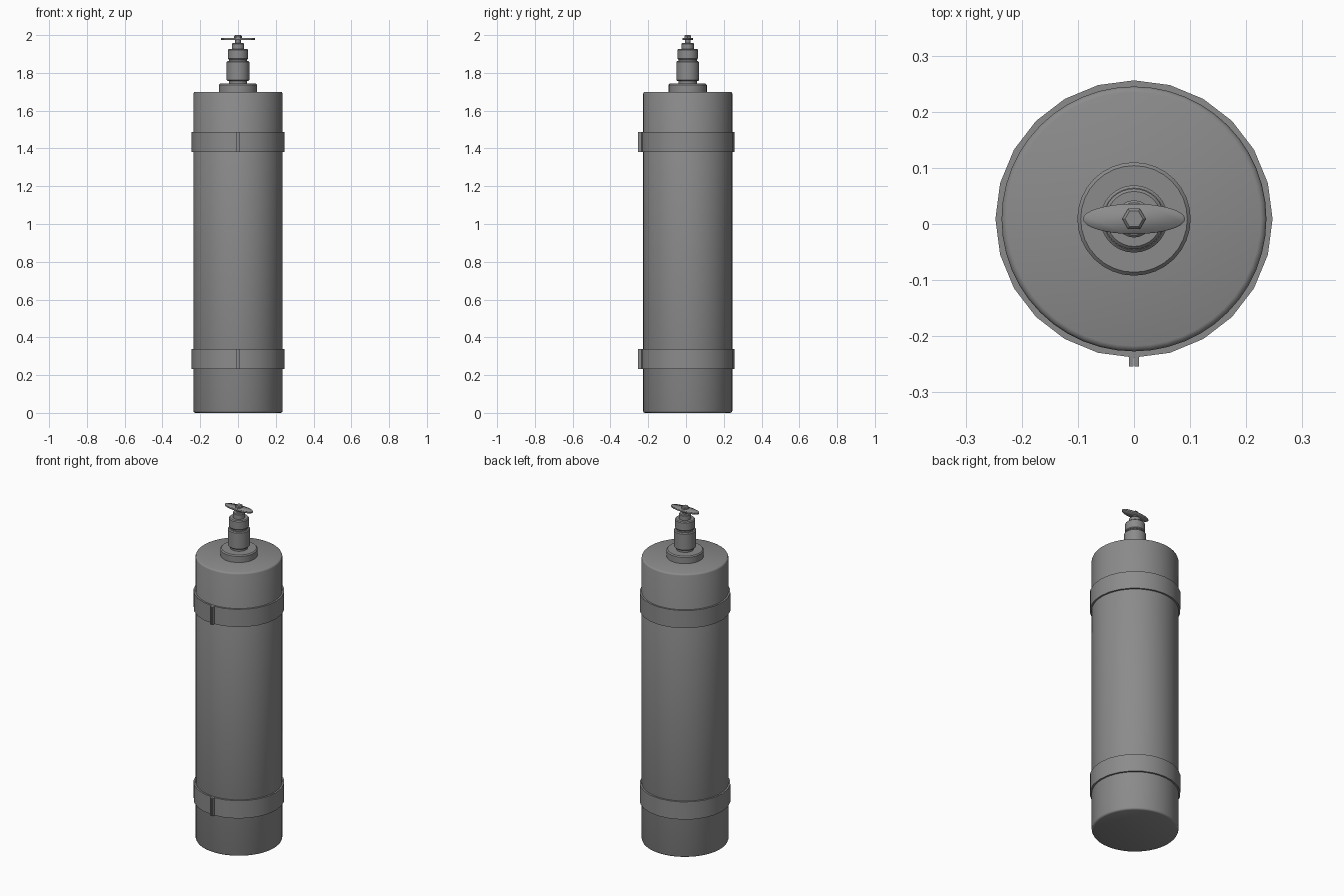
import bpy, bmesh, math
from mathutils import Matrix, Vector

cube = bpy.data.objects.get("Cube")
if cube:
    bpy.data.objects.remove(cube, do_unlink=True)

AXIS_Y = 0.009

metal = bpy.data.materials.new("grey metal")
metal.use_nodes = True
GREY = (0.26, 0.26, 0.26, 1)
metal.diffuse_color = GREY
metal.node_tree.nodes["Principled BSDF"].inputs["Base Color"].default_value = GREY


def finish(name, bm, angle=35):
    bmesh.ops.recalc_face_normals(bm, faces=bm.faces)
    mesh = bpy.data.meshes.new(name)
    bm.to_mesh(mesh)
    bm.free()
    mesh.materials.append(metal)
    obj = bpy.data.objects.new(name, mesh)
    bpy.context.collection.objects.link(obj)
    obj.location.y = AXIS_Y
    bpy.ops.object.select_all(action='DESELECT')
    obj.select_set(True)
    bpy.context.view_layer.objects.active = obj
    bpy.ops.object.shade_smooth_by_angle(angle=math.radians(angle))
    return obj


def lathe(name, profile, sides=24, closed=False, angle=35):
    """Turn (radius, height) points about z, capping open ends."""
    bm = bmesh.new()
    rings = []
    for r, z in profile:
        rings.append([bm.verts.new((r * math.cos(i * math.tau / sides),
                                    r * math.sin(i * math.tau / sides), z))
                      for i in range(sides)])
    pairs = list(zip(rings, rings[1:]))
    if closed:
        pairs.append((rings[-1], rings[0]))
    else:
        bm.faces.new(rings[0])
        bm.faces.new(rings[-1])
    for a, b in pairs:
        for i in range(sides):
            j = (i + 1) % sides
            bm.faces.new((a[i], a[j], b[j], b[i]))
    return finish(name, bm, angle)


# Cylinder with softly rounded rims
lathe("tank_body", [(0.226, 0), (0.233, 0.003), (0.236, 0.01),
                    (0.236, 1.69), (0.233, 1.697), (0.226, 1.70)], 48, angle=50)

# Two clamp bands, each with a pair of closing tabs at the front
for label, z0 in (("lower", 0.233), ("upper", 1.381)):
    z1 = z0 + 0.106
    lathe(label + "_band", [(0.232, z0), (0.247, z0), (0.247, z1), (0.232, z1)],
          closed=True)
    bm = bmesh.new()
    for side in (-1, 1):
        place = Matrix.LocRotScale(Vector((side * 0.0045, -0.251, (z0 + z1) / 2)),
                                   None, Vector((0.008, 0.024, z1 - z0)))
        bmesh.ops.create_cube(bm, size=1, matrix=place)
    finish(label + "_band_tabs", bm)

# Valve stack
lathe("neck_collar", [(0.101, 1.695), (0.101, 1.737), (0.095, 1.743)], 32)
lathe("valve_body", [(0.048, 1.74), (0.048, 1.757), (0.055, 1.757), (0.060, 1.762),
                     (0.060, 1.857), (0.055, 1.862), (0.048, 1.862), (0.048, 1.873)], 32)
lathe("valve_bonnet", [(0.050, 1.871), (0.054, 1.876), (0.054, 1.922), (0.049, 1.927),
                       (0.033, 1.927), (0.033, 1.954), (0.029, 1.958)], 32)
lathe("valve_stem", [(0.015, 1.95), (0.015, 1.976)], 16)

# Oval hand wheel and its hexagonal nut
handle = lathe("valve_handle", [(0.96, 1.973), (1, 1.976), (1, 1.983), (0.96, 1.986)], 32)
for v in handle.data.vertices:
    v.co.x *= 0.091
    v.co.y *= 0.027
lathe("handle_nut", [(0.021, 1.984), (0.021, 1.995), (0.016, 2.0)], 6, angle=20)
